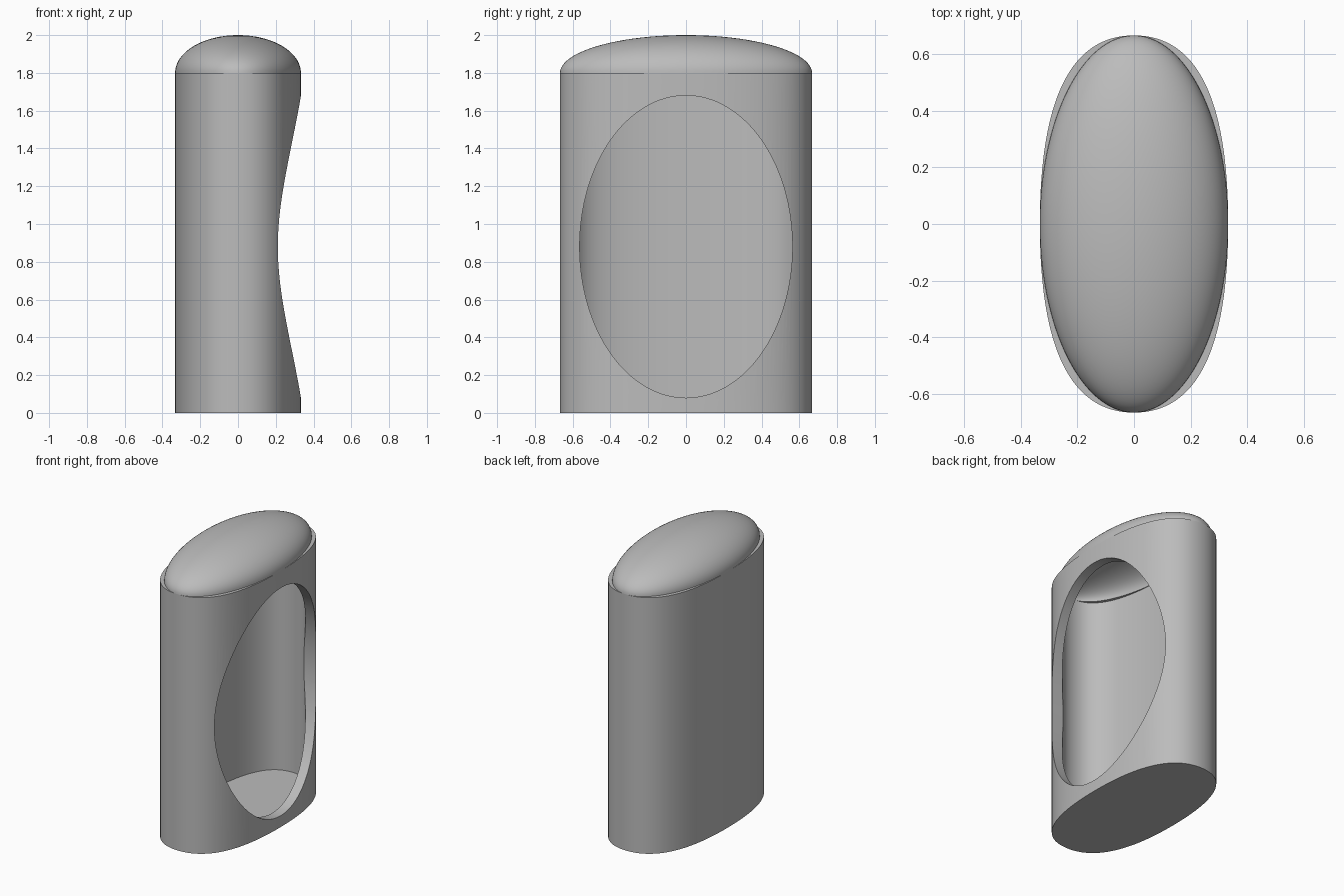
import bpy, bmesh, math
from mathutils import Vector

cube = bpy.data.objects.get("Cube")
if cube:
    bpy.data.objects.remove(cube, do_unlink=True)

RX, RY = 0.333, 0.667      # half width and half depth
BODY_H, TOP = 1.8, 2.0
WALL = 0.067
SEG = 128

grey = bpy.data.materials.new("plain_grey")
grey.use_nodes = True
colour = (0.5, 0.5, 0.5, 1)
grey.diffuse_color = colour
grey.node_tree.nodes["Principled BSDF"].inputs["Base Color"].default_value = colour


def ellipse(rx, ry, z, n=SEG):
    return [Vector((rx * math.cos(2 * math.pi * i / n),
                    ry * math.sin(2 * math.pi * i / n), z)) for i in range(n)]


def full_oval(inset, z, k=2 / 3):
    """Fuller-than-elliptic outline: four cubic arcs, moved inward by inset."""
    pts = []
    corners = [Vector((RX, 0, 0)), Vector((0, RY, 0)), Vector((-RX, 0, 0)), Vector((0, -RY, 0))]
    n = SEG // 4
    for q in range(4):
        p0, p3 = corners[q], corners[(q + 1) % 4]
        p1, p2 = p0 + p3 * k, p3 + p0 * k
        for i in range(n):
            t = i / n
            u = 1 - t
            p = u**3 * p0 + 3 * u * u * t * p1 + 3 * u * t * t * p2 + t**3 * p3
            d = u * u * (p1 - p0) + 2 * u * t * (p2 - p1) + t * t * (p3 - p2)
            normal = Vector((d.y, -d.x, 0)).normalized()
            pts.append(p - normal * inset + Vector((0, 0, z)))
    return pts


def loft(name, rings, cap_start=False, cap_end=False, closed=False):
    """Skin a list of rings; a closed loft joins the last ring to the first."""
    bm = bmesh.new()
    loops = [[bm.verts.new(p) for p in ring] for ring in rings]
    pairs = list(zip(loops, loops[1:]))
    if closed:
        pairs.append((loops[-1], loops[0]))
    for a, b in pairs:
        for i in range(len(a)):
            j = (i + 1) % len(a)
            bm.faces.new((a[i], a[j], b[j], b[i]))
    if cap_start:
        bm.faces.new(loops[0])
    if cap_end:
        bm.faces.new(loops[-1])
    bmesh.ops.recalc_face_normals(bm, faces=bm.faces)
    mesh = bpy.data.meshes.new(name)
    bm.to_mesh(mesh)
    bm.free()
    mesh.materials.append(grey)
    obj = bpy.data.objects.new(name, mesh)
    bpy.context.collection.objects.link(obj)
    return obj


def activate(obj):
    bpy.ops.object.select_all(action='DESELECT')
    obj.select_set(True)
    bpy.context.view_layer.objects.active = obj


# Hollow body: outer wall, rim, inner wall and floor
body = loft("body", [full_oval(0, 0), full_oval(0, BODY_H),
                     full_oval(WALL, BODY_H), full_oval(WALL, WALL)],
            cap_start=True, cap_end=True)

# Oval opening through the left wall
cutter = loft("opening_cutter",
              [[Vector((x, p.x, p.y + 0.88)) for p in ellipse(0.563, 0.8, 0)] for x in (0.0, 0.6)],
              cap_start=True, cap_end=True)
cutter.hide_render = True
cut = body.modifiers.new("opening", 'BOOLEAN')
cut.operation = 'DIFFERENCE'
cut.solver = 'EXACT'
cut.object = cutter
activate(body)
bpy.ops.object.modifier_apply(modifier=cut.name)
bpy.data.objects.remove(cutter, do_unlink=True)

# Hollow domed lid: outer shell going up, inner shell coming down
STEPS = 24


def dome_rings(inset):
    rings = []
    for i in range(STEPS):
        a = math.pi / 2 * i / (STEPS - 0.5)
        rings.append(ellipse((RX - inset) * math.cos(a), (RY - inset) * math.cos(a),
                             BODY_H + (TOP - BODY_H - inset) * math.sin(a)))
    return rings


outer, inner = dome_rings(0), dome_rings(WALL)
lid = loft("domed_lid", inner[::-1] + outer, cap_start=True, cap_end=True)

for obj in (body, lid):
    activate(obj)
    bpy.ops.object.shade_smooth_by_angle(angle=math.radians(30))
